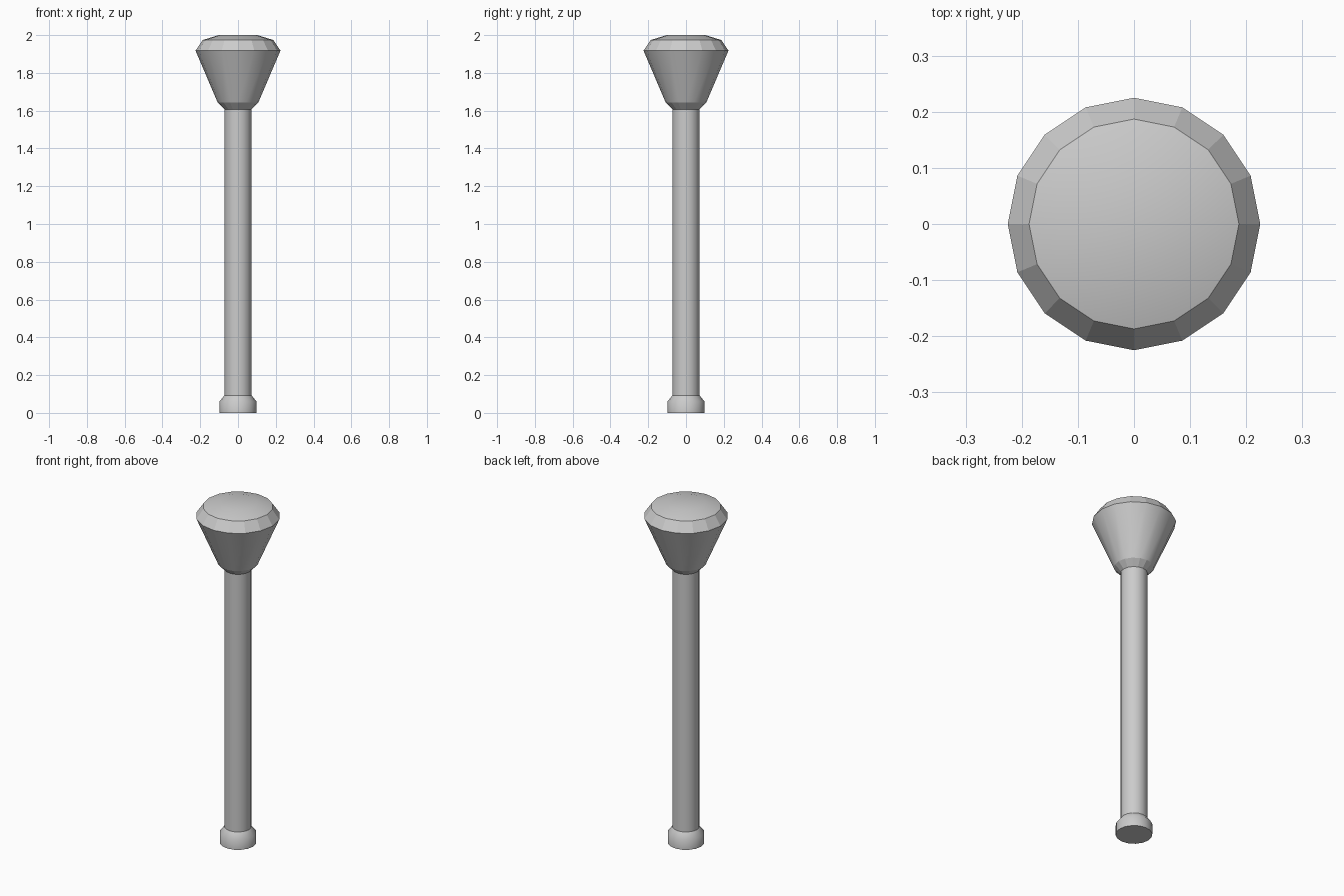
import bpy, bmesh, math

if "Cube" in bpy.data.objects:
    bpy.data.objects.remove(bpy.data.objects["Cube"])

SIDES = 16


def lathe(name, profile, flat_bands=(), cap_bottom=False, cap_top=False):
    """Spin (radius, height) points round z; bands listed in flat_bands stay faceted."""
    bm = bmesh.new()
    rings = []
    for r, z in profile:
        rings.append([bm.verts.new((r * math.cos(2 * math.pi * i / SIDES),
                                    r * math.sin(2 * math.pi * i / SIDES), z))
                      for i in range(SIDES)])
    for b, (lo, hi) in enumerate(zip(rings, rings[1:])):
        for i in range(SIDES):
            j = (i + 1) % SIDES
            face = bm.faces.new((lo[i], lo[j], hi[j], hi[i]))
            face.smooth = b not in flat_bands
    if cap_bottom:
        bm.faces.new(rings[0][::-1])
    if cap_top:
        bm.faces.new(rings[-1]).smooth = True
    bm.normal_update()
    for e in bm.edges:
        if len(e.link_faces) == 2 and e.calc_face_angle() > math.radians(50):
            e.smooth = False
    mesh = bpy.data.meshes.new(name)
    bm.to_mesh(mesh)
    bm.free()
    obj = bpy.data.objects.new(name, mesh)
    bpy.context.collection.objects.link(obj)
    return obj


# Butt at the foot of the handle
lathe("handle_butt", [(0.098, 0), (0.098, 0.06), (0.072, 0.093)], cap_bottom=True)

# Long straight handle
lathe("handle", [(0.072, 0.093), (0.072, 1.607)])

# Flared head: collar, cone, faceted rim, shallow dome
lathe("head", [(0.072, 1.607), (0.107, 1.642), (0.225, 1.918),
               (0.187, 1.974), (0.102, 2.0)],
      flat_bands=(0, 2), cap_top=True)
